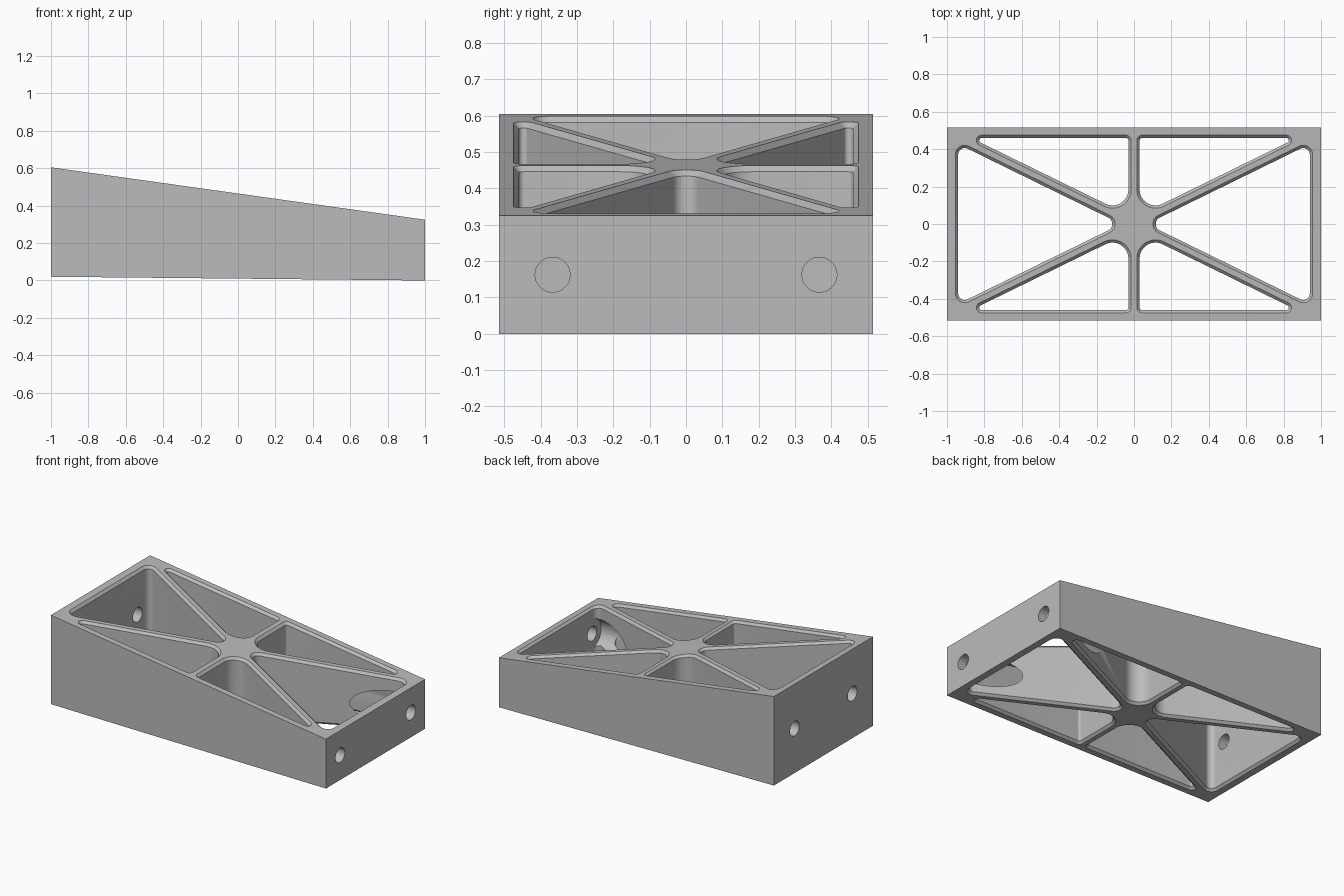
import bpy, bmesh, math
from mathutils import Vector, Matrix

cube = bpy.data.objects.get("Cube")
if cube:
    bpy.data.objects.remove(cube)

HALF_Y = 0.515
SLOPE = 0.49        # direction of the diagonal ribs
HALF_RIB = 0.03
CHAMFER = 0.015
EXTRA = 0.01        # cutter overshoot


def top(x):
    return 0.465 - 0.14 * x


def bottom(x):
    return 0.01 * (1 - x)


def make_object(name, bm):
    bmesh.ops.recalc_face_normals(bm, faces=bm.faces)
    mesh = bpy.data.meshes.new(name)
    bm.to_mesh(mesh)
    bm.free()
    obj = bpy.data.objects.new(name, mesh)
    bpy.context.collection.objects.link(obj)
    return obj


def loft(bm, rings):
    """Closed solid through rings of equal point count."""
    rings = [[bm.verts.new(p) for p in ring] for ring in rings]
    n = len(rings[0])
    for a, b in zip(rings, rings[1:]):
        for i in range(n):
            j = (i + 1) % n
            bm.faces.new((a[i], a[j], b[j], b[i]))
    bm.faces.new(rings[0][::-1])
    bm.faces.new(rings[-1])


def rounded(corners, radii, offset, steps=12):
    """Polygon with filleted corners, grown outward by offset."""
    pts = []
    n = len(corners)
    for i, r in enumerate(radii):
        p = Vector(corners[i])
        u = (Vector(corners[i - 1]) - p).normalized()
        v = (Vector(corners[(i + 1) % n]) - p).normalized()
        half = u.angle(v) / 2
        bisector = (u + v).normalized()
        center = p + bisector * (r / math.sin(half))
        side = Vector((-bisector.y, bisector.x))
        if side.dot(u) < 0:
            side = -side
        sweep = math.pi / 2 - half
        for k in range(steps + 1):
            a = sweep * (1 - 2 * k / steps)
            pts.append(center + (r + offset) * (side * math.sin(a) - bisector * math.cos(a)))
    return pts


def pocket(bm, corners, radii, sx, sy):
    """Through pocket with chamfered rims following both sloping faces."""
    grow = CHAMFER + EXTRA
    levels = ((bottom, -EXTRA, grow), (bottom, CHAMFER, 0),
              (top, -CHAMFER, 0), (top, EXTRA, grow))
    rings = []
    for surface, dz, offset in levels:
        outline = rounded(corners, radii, offset)
        rings.append([(sx * p.x, sy * p.y, surface(sx * p.x) + dz) for p in outline])
    loft(bm, rings)


# Wedge block
bm = bmesh.new()
loft(bm, [[(-1, y, bottom(-1)), (1, y, bottom(1)), (1, y, top(1)), (-1, y, top(-1))]
          for y in (-HALF_Y, HALF_Y)])
frame = make_object("wedge_frame", bm)

# Pockets between the ribs
rise = HALF_RIB * math.hypot(1, SLOPE)
END_X, SIDE_Y = 0.94, 0.46
end_y = SLOPE * END_X - rise
end_corners = [(rise / SLOPE, 0), (END_X, end_y), (END_X, -end_y)]
side_corners = [(HALF_RIB, SLOPE * HALF_RIB + rise),
                ((SIDE_Y - rise) / SLOPE, SIDE_Y), (HALF_RIB, SIDE_Y)]
bm = bmesh.new()
for sx in (1, -1):
    pocket(bm, end_corners, (0.038, 0.035, 0.035), sx, 1)
    for sy in (1, -1):
        pocket(bm, side_corners, (0.085, 0.013, 0.015), sx, sy)
pockets = make_object("pocket_cutter", bm)


def bore_cutter(name, x0, x1, y, z, radius):
    bm = bmesh.new()
    place = Matrix.Translation(((x0 + x1) / 2, 0, z)) @ Matrix.Rotation(math.pi / 2, 4, 'Y')
    for sy in (1, -1):
        bmesh.ops.create_cone(bm, cap_ends=True, segments=48, radius1=radius, radius2=radius,
                              depth=x1 - x0, matrix=Matrix.Translation((0, sy * y, 0)) @ place)
    return make_object(name, bm)


# Bolt holes in both end walls, and head clearance at the low end
low_z = (top(1) + bottom(1)) / 2
high_z = (top(-1) + bottom(-1)) / 2
cutters = [pockets,
           bore_cutter("low_end_hole_cutter", 0.9, 1.05, 0.367, low_z, 0.048),
           bore_cutter("high_end_hole_cutter", -1.05, -0.9, 0.3, high_z, 0.048),
           bore_cutter("clearance_cutter", 0.45, END_X, 0.367, low_z, 0.095)]

bpy.ops.object.select_all(action='DESELECT')
frame.select_set(True)
bpy.context.view_layer.objects.active = frame
for cutter in cutters:
    cutter.hide_render = True
    mod = frame.modifiers.new(cutter.name, 'BOOLEAN')
    mod.operation = 'DIFFERENCE'
    mod.solver = 'EXACT'
    mod.object = cutter
    bpy.ops.object.modifier_apply(modifier=mod.name)
for cutter in cutters:
    bpy.data.objects.remove(cutter)

# Plain grey finish
grey = bpy.data.materials.new("plain_grey")
grey.use_nodes = True
color = (0.5, 0.5, 0.5, 1)
grey.diffuse_color = color
grey.node_tree.nodes["Principled BSDF"].inputs["Base Color"].default_value = color
frame.data.materials.clear()
frame.data.materials.append(grey)
bpy.ops.object.shade_smooth_by_angle(angle=math.radians(30))
